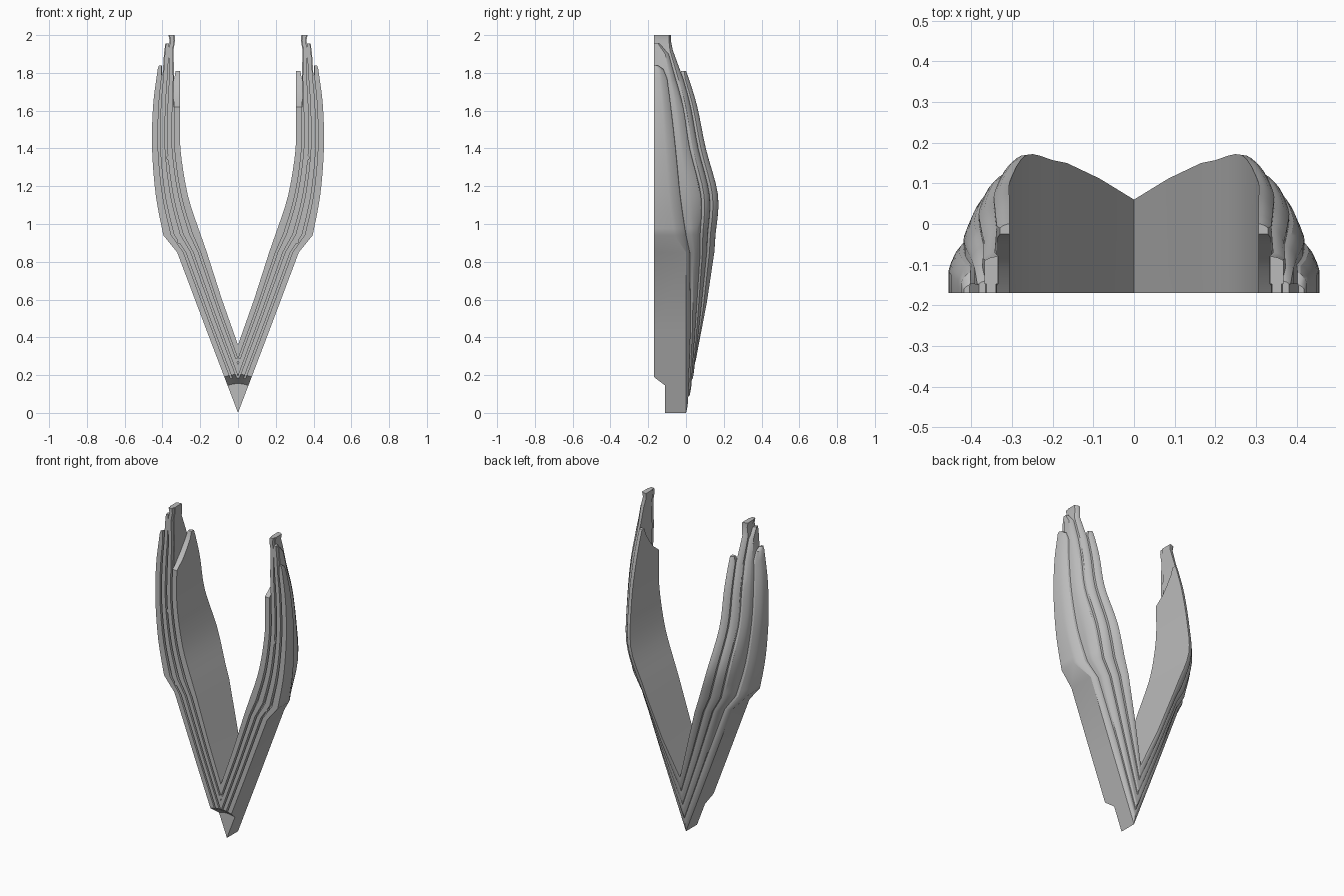
import bpy
import bmesh
import math
from mathutils import Vector

cube = bpy.data.objects.get("Cube")
if cube:
    bpy.data.objects.remove(cube, do_unlink=True)

FRONT = -0.17
GROOVE = 0.15     # groove half width, as a share of the strip width
FLOOR = FRONT + 0.022

grey = bpy.data.materials.new("plain grey")
grey.use_nodes = True
grey.diffuse_color = (0.5, 0.5, 0.5, 1)
grey.node_tree.nodes["Principled BSDF"].inputs["Base Color"].default_value = (0.5, 0.5, 0.5, 1)

# Stations along one arm: inner x, z, outer x, z, then rear depth of each strip and of the outer edge
STATIONS = [Vector(s) for s in (
    (0, .36, 0, 0, .06, .045, .03, .012, 0),
    (.085, .6, .16, .42, .112, .08, .053, .025, 0),
    (.165, .85, .322, .85, .15, .11, .075, .02, 0),
    (.2, .95, .395, .94, .157, .115, .075, 0, -.06),
    (.265, 1.15, .435, 1.15, .17, .125, .08, -.03, -.09),
    (.305, 1.4, .455, 1.4, .105, .065, .02, -.055, -.11),
    (.306, 1.62, .45, 1.62, .06, .025, -.015, -.08, -.125),
    (.306, 1.77, .432, 1.77, .015, -.015, -.055, -.1, -.14))]

# Tip of each strip: inner x, outer x, z, rear inner y, rear outer y
TIPS = (
    ((.306, .33, 1.81, 0, -.01),),
    ((.342, .372, 1.92, -.07, -.085), (.333, .362, 1.97, -.08, -.09), (.335, .368, 2.0, -.08, -.09)),
    ((.362, .392, 1.9, -.09, -.11), (.362, .385, 1.955, -.14, -.15)),
    ((.402, .425, 1.82, -.12, -.145), (.402, .418, 1.84, -.15, -.16)))


def smooth_stations():
    """Round the upper half of the arm with a spline through the stations."""
    out = STATIONS[:3]
    last = len(STATIONS) - 1
    for i in range(3, last):
        p0, p1 = STATIONS[max(i - 1, 3)], STATIONS[i]
        p2, p3 = STATIONS[i + 1], STATIONS[min(i + 2, last)]
        for j in range(4):
            t = j / 4
            out.append(p1 + (p2 - p0) * (t / 2)
                       + (p0 * 2 - p1 * 5 + p2 * 4 - p3) * (t * t / 2)
                       + (p1 * 3 - p0 - p2 * 3 + p3) * (t ** 3 / 2))
    return out + [STATIONS[last]]


def section(k, a, b, rear_in, rear_out):
    """Closed outline of strip k between edge points a and b, given as (x, z)."""
    front = FRONT
    if k == 0 and a.y > 1.62:      # scooped front of the innermost tip
        front = FRONT + 0.145 * min(1, (a.y - 1.62) / 0.17) ** 0.7
    floor = max(front, FLOOR)
    outline = []
    if k > 0:
        outline += [(0, floor), (GROOVE, floor), (GROOVE, front)]
    else:
        outline += [(0, front), (GROOVE / 2, front), (GROOVE, front)]
    if k < 3:
        outline += [(1 - GROOVE, front), (1 - GROOVE, floor), (1, floor)]
    else:
        outline += [(1 - GROOVE, front), (1 - GROOVE / 2, front), (1, front)]
    drop = rear_in - rear_out
    for u in (1, 0.85, 0.6, 0.3, 0):
        outline.append((u, rear_in - drop * u ** 2.2))
    points = []
    for u, y in outline:
        p = a.lerp(b, u)
        points.append(Vector((p.x, y, p.y)))
    return points


def finish(bm, name):
    bmesh.ops.recalc_face_normals(bm, faces=bm.faces)
    mesh = bpy.data.meshes.new(name)
    bm.to_mesh(mesh)
    bm.free()
    mesh.materials.append(grey)
    obj = bpy.data.objects.new(name, mesh)
    bpy.context.collection.objects.link(obj)
    return obj


def build_strip(k, name):
    """One V-shaped strip, lofted from the right tip through the point to the left tip."""
    half = []
    for s in smooth_stations():
        inner, outer = Vector((s[0], s[1])), Vector((s[2], s[3]))
        a, b = inner.lerp(outer, k / 4), inner.lerp(outer, (k + 1) / 4)
        rear = s[4 + k]
        low = s[5 + k] if k == 3 else rear + (s[5 + k] - rear) * 0.65
        half.append(section(k, a, b, rear, low))
    for xa, xb, z, rear, low in TIPS[k]:
        half.append(section(k, Vector((xa, z)), Vector((xb, z)), rear, low))
    mirrored = [[Vector((-p.x, p.y, p.z)) for p in ring] for ring in half[:0:-1]]
    bm = bmesh.new()
    rings = [[bm.verts.new(p) for p in ring] for ring in mirrored + half]
    count = len(rings[0])
    for r, q in zip(rings, rings[1:]):
        for i in range(count):
            j = (i + 1) % count
            bm.faces.new((r[i], r[j], q[j], q[i]))
    bm.faces.new(rings[0])
    bm.faces.new(rings[-1])
    return finish(bm, name)


def cylinder(name, x, z, r_front, r_back, y_front, y_back, sides):
    """Round part running front to back."""
    bm = bmesh.new()
    rings = []
    for r, y in ((r_front, y_front), (r_back, y_back)):
        rings.append([bm.verts.new((x + r * math.cos(math.tau * i / sides), y,
                                    z + r * math.sin(math.tau * i / sides)))
                      for i in range(sides)])
    for i in range(sides):
        j = (i + 1) % sides
        bm.faces.new((rings[0][i], rings[0][j], rings[1][j], rings[1][i]))
    for ring in rings:
        bm.faces.new(ring)
    return finish(bm, name)


# Four nested strips, with the round step cut out of the front of the point
cutter = cylinder("step_cutter", 0, 0, 0.22, 0.155, FRONT - 0.02, -0.11, 64)
cutter.hide_render = True
names = ("inner_strip", "second_strip", "third_strip", "outer_strip")
for k, name in enumerate(names):
    strip = build_strip(k, name)
    bpy.ops.object.select_all(action="DESELECT")
    strip.select_set(True)
    bpy.context.view_layer.objects.active = strip
    if k > 0:
        cut = strip.modifiers.new("step", "BOOLEAN")
        cut.operation = "DIFFERENCE"
        cut.solver = "EXACT"
        cut.object = cutter
        bpy.ops.object.modifier_apply(modifier=cut.name)
    bpy.ops.object.shade_smooth_by_angle(angle=math.radians(28))
bpy.data.objects.remove(cutter, do_unlink=True)

# Small round pins sitting in the grooves
for side in (-1, 1):
    for x, z in ((0.31, 0.91), (0.365, 1.35)):
        cylinder("groove_pin", side * x, z, 0.014, 0.014, FRONT, FRONT + 0.03, 16)
cylinder("point_pin", 0, 0.28, 0.012, 0.012, FRONT, FRONT + 0.03, 16)
